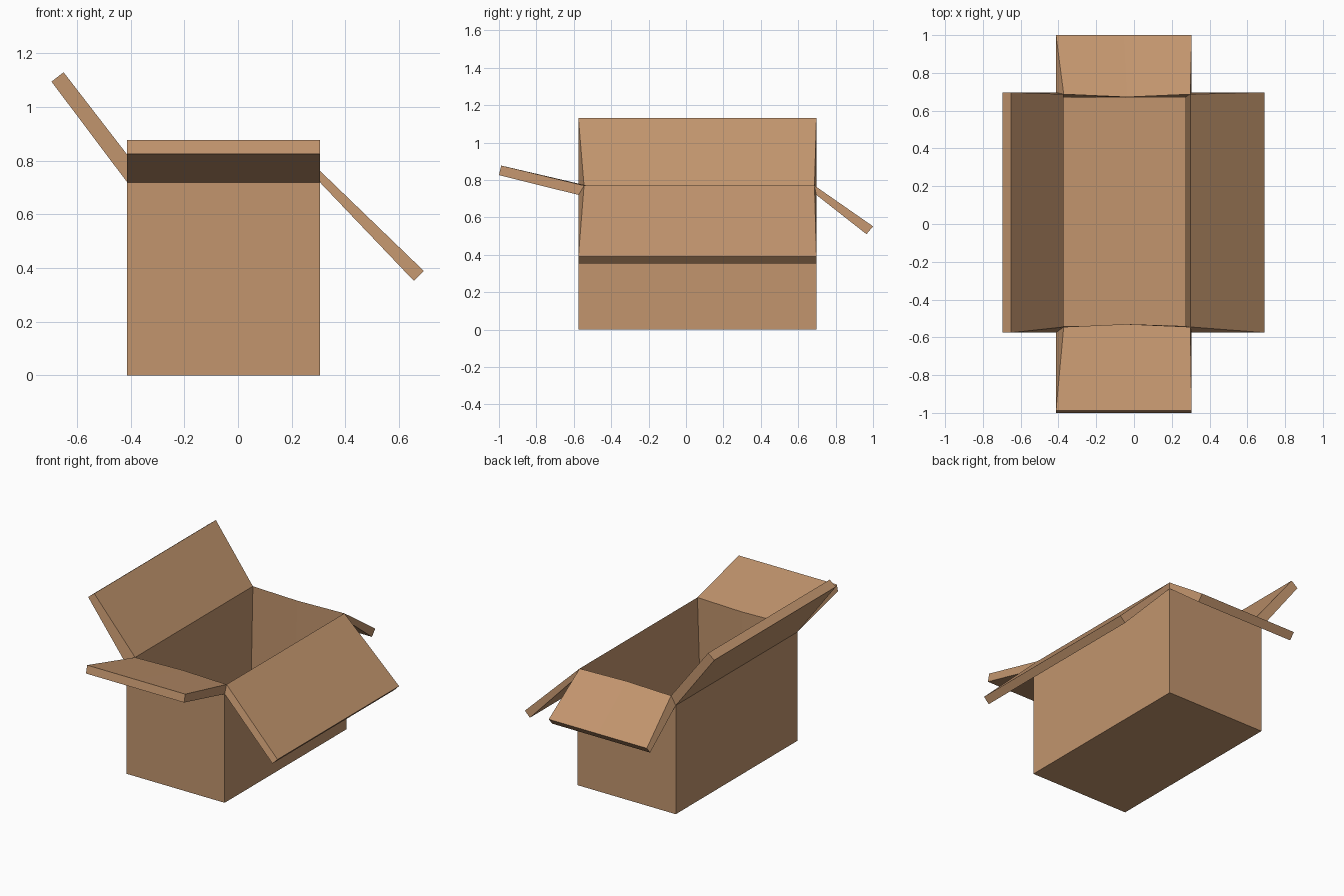
import bpy, bmesh

if "Cube" in bpy.data.objects:
    bpy.data.objects.remove(bpy.data.objects["Cube"])

card = bpy.data.materials.new("cardboard")
card.diffuse_color = (0.54, 0.30, 0.155, 1.0)
card.use_nodes = True
card.node_tree.nodes["Principled BSDF"].inputs["Base Color"].default_value = card.diffuse_color

# Box limits: left, right, front, back, height
OUTER = (-0.413, 0.305, -0.575, 0.697, 0.72)
RIM = (-0.372, 0.298, -0.545, 0.687, 0.77)
FLOOR = (-0.375, 0.27, -0.54, 0.67, 0.04)
BULGE = 0.015          # slight inward bow of the short rims


def loft(name, loops):
    """Skin a row of equal closed loops and cap both ends."""
    bm = bmesh.new()
    rings = [[bm.verts.new(p) for p in loop] for loop in loops]
    for a, b in zip(rings, rings[1:]):
        n = len(a)
        for i in range(n):
            j = (i + 1) % n
            bm.faces.new((a[i], a[j], b[j], b[i]))
    bm.faces.new(rings[0])
    bm.faces.new(rings[-1])
    bmesh.ops.recalc_face_normals(bm, faces=bm.faces)
    mesh = bpy.data.meshes.new(name)
    bm.to_mesh(mesh)
    bm.free()
    mesh.materials.append(card)
    obj = bpy.data.objects.new(name, mesh)
    bpy.context.collection.objects.link(obj)
    return obj


def ring(lim, z=None, bow=0.0):
    """Rectangle with an extra middle point on the front and back edges."""
    l, r, f, b, h = lim
    z = h if z is None else z
    m = (l + r) / 2
    return [(l, f, z), (m, f + bow, z), (r, f, z),
            (r, b, z), (m, b - bow, z), (l, b, z)]


# Hollow body: outside walls, rim, inside walls, inside floor
loft("box_body", [ring(OUTER, 0.0), ring(OUTER), ring(RIM, bow=BULGE), ring(FLOOR)])


def flap(name, side, tip_low, tip_high):
    """Board hinged on one rim; tips are (distance on axis, z)."""
    outer, rim = ring(OUTER), ring(RIM, bow=BULGE)
    stations = []
    for i in side:
        o, r = outer[i], rim[i]
        if name.startswith(("left", "right")):
            low, high = (tip_low[0], o[1], tip_low[1]), (tip_high[0], o[1], tip_high[1])
        else:
            low, high = (o[0], tip_low[0], tip_low[1]), (o[0], tip_high[0], tip_high[1])
        stations.append([o, low, high, r])
    loft(name, stations)


# Four open flaps at different angles
flap("left_flap", (0, 5), (-0.695, 1.095), (-0.65, 1.13))
flap("right_flap", (2, 3), (0.655, 0.353), (0.692, 0.39))
flap("front_flap", (0, 1, 2), (-1.0, 0.826), (-0.988, 0.877))
flap("back_flap", (3, 4, 5), (0.965, 0.51), (1.0, 0.552))
